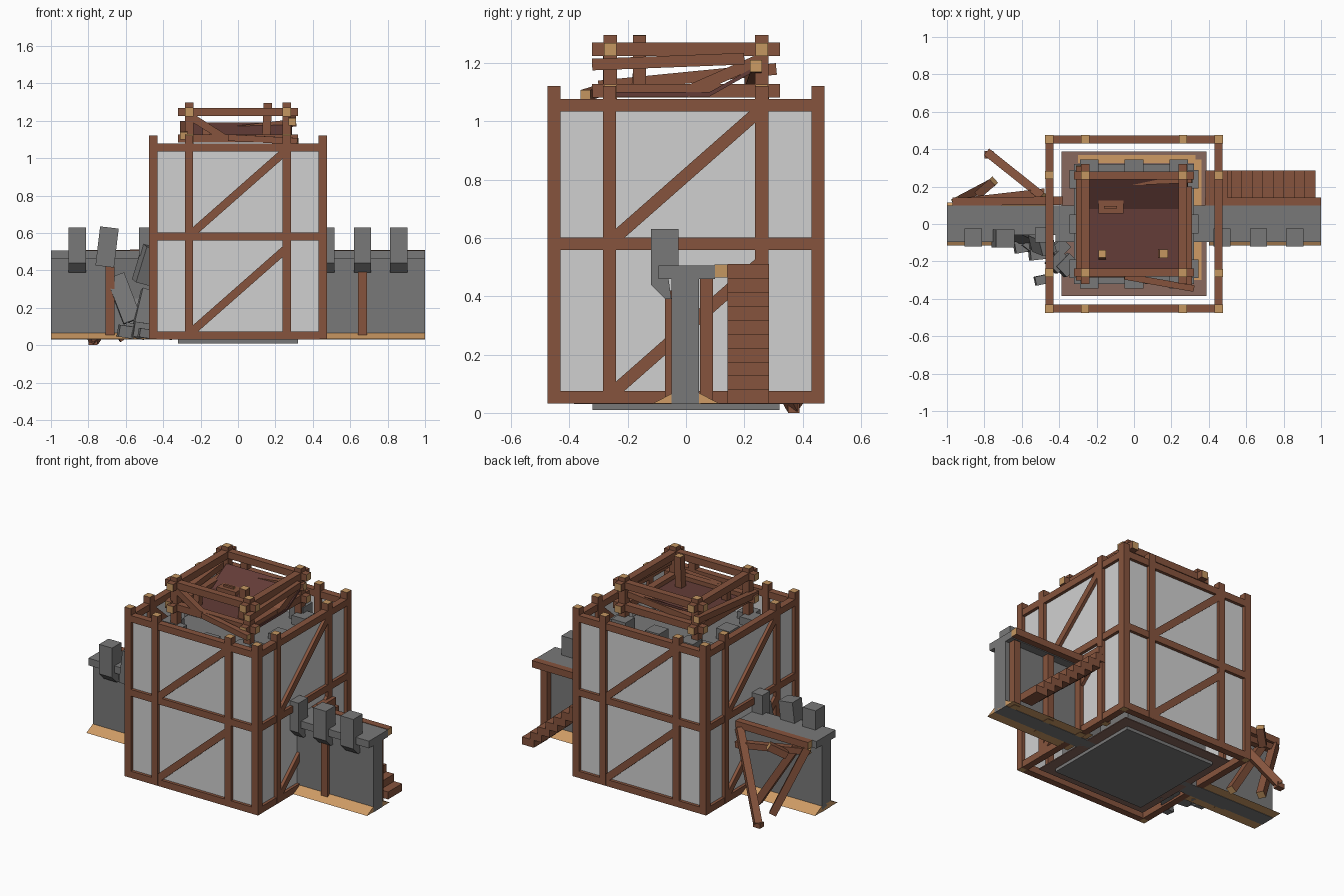
import bpy, bmesh, math, random
from mathutils import Vector, Matrix

if "Cube" in bpy.data.objects:
    bpy.data.objects.remove(bpy.data.objects["Cube"])

random.seed(4)


def mat(name, c):
    m = bpy.data.materials.new(name)
    m.diffuse_color = (*c, 1)
    m.use_nodes = True
    m.node_tree.nodes["Principled BSDF"].inputs["Base Color"].default_value = m.diffuse_color
    return m


WOOD = mat("brown wood", (0.24, 0.088, 0.047))
CUT = mat("cut wood end", (0.56, 0.31, 0.12))
STONE = mat("grey stone", (0.19, 0.19, 0.19))
SHEET = mat("pale cloth", (0.63, 0.63, 0.63))
FLOOR = mat("dark red boards", (0.125, 0.045, 0.038))
SAND = mat("sand", (0.62, 0.33, 0.13))
EARTH = mat("mauve earth", (0.25, 0.14, 0.11))


def finish(name, bm, mats):
    bmesh.ops.recalc_face_normals(bm, faces=bm.faces)
    me = bpy.data.meshes.new(name)
    bm.to_mesh(me)
    bm.free()
    for m in mats:
        me.materials.append(m)
    ob = bpy.data.objects.new(name, me)
    bpy.context.collection.objects.link(ob)
    return ob


def box(name, lo, hi, m, rot=None):
    lo, hi = Vector(lo), Vector(hi)
    bm = bmesh.new()
    bmesh.ops.create_cube(bm, size=1)
    r = Matrix.Identity(4)
    if rot:
        for a, ax in zip(rot, 'XYZ'):
            r = Matrix.Rotation(a, 4, ax) @ r
    bm.transform(Matrix.Translation((lo + hi) / 2) @ r @ Matrix.Diagonal((*(hi - lo), 1)))
    return finish(name, bm, [m])


def beam(name, a, b, w=0.045, h=None):
    """Wooden beam from a to b with pale sawn ends."""
    a, b = Vector(a), Vector(b)
    d = b - a
    bm = bmesh.new()
    bmesh.ops.create_cube(bm, size=1)
    for f in bm.faces:
        f.material_index = 1 if abs(f.calc_center_median().z) > 0.4 else 0
    q = d.to_track_quat('Z', 'Y').to_matrix().to_4x4()
    bm.transform(Matrix.Translation((a + b) / 2) @ q @ Matrix.Diagonal((w, h or w, d.length, 1)))
    return finish(name, bm, [WOOD, CUT])


def prism(name, pts, axis, lo, hi, m):
    """Extrude a profile along x (pts are y,z) or y (pts are x,z)."""
    bm = bmesh.new()
    put = (lambda p, t: (t, *p)) if axis == 'x' else (lambda p, t: (p[0], t, p[1]))
    f = bm.faces.new([bm.verts.new(put(p, lo)) for p in pts])
    e = bmesh.ops.extrude_face_region(bm, geom=[f])
    v = [g for g in e['geom'] if isinstance(g, bmesh.types.BMVert)]
    bmesh.ops.translate(bm, verts=v, vec=Vector(put((0, 0), hi - lo)))
    return finish(name, bm, [m])


# --- scaffold: one side, turned four times ---
O = 0.453
for k in range(4):
    R = Matrix.Rotation(k * math.pi / 2, 4, 'Z')
    parts = []
    for x in (-O, -0.262, 0.26):
        parts.append(beam("scaffold_post", (x, -O, 0.032), (x, -O, 1.122)))
    for z in (0.053, 0.58, 1.056):
        parts.append(beam("scaffold_rail", (-0.435, -O, z), (0.435, -O, z), 0.043))
    for z in (0.07, 0.595):
        parts.append(beam("scaffold_brace", (-0.25, -O, z), (0.25, -O, z + 0.44), 0.043))
    parts.append(box("cloth_panel", (-0.44, -O - 0.002, 0.06), (0.44, -O + 0.002, 1.05), SHEET))
    for p in parts:
        p.data.transform(R)

# --- tower inside the scaffold ---
box("base_plate", (-0.32, -0.32, 0.01), (0.32, 0.32, 0.03), STONE)
box("earth_patch", (-0.388, -0.385, 0.03), (0.388, 0.388, 0.036), EARTH)
box("sand_strip_back", (-0.3, 0.325, 0.036), (0.33, 0.37, 0.042), SAND)
box("sand_strip_side", (0.32, -0.3, 0.036), (0.36, 0.345, 0.042), SAND)
box("tower_core", (-0.29, -0.29, 0.03), (0.29, 0.29, 0.95), STONE)
box("tower_ledge", (-0.32, -0.32, 0.89), (0.32, 0.32, 0.95), STONE)
for k in range(4):
    R = Matrix.Rotation(k * math.pi / 2, 4, 'Z')
    for x in (-0.24, 0, 0.24):
        h = 1.04 + random.uniform(-0.06, 0.01)
        box("tower_merlon", (x - 0.05, -0.345, 0.84), (x + 0.05, -0.25, h), STONE).data.transform(R)

# --- timber top with boarded floor ---
P = 0.26
for sx in (-1, 1):
    for sy in (-1, 1):
        beam("top_post", (sx * P, sy * P, 0.95), (sx * P, sy * P, 1.297))
for s in (-1, 1):
    for z in (1.247, 1.105):
        beam("top_rail_x", (-0.322, s * P, z), (0.322, s * P, z), 0.044)
        beam("top_rail_y", (s * P, -0.322, z), (s * P, 0.322, z), 0.046)
beam("fallen_rail_right", (0.29, -0.322, 1.195), (0.29, 0.2, 1.215), 0.04)
beam("fallen_rail_left", (-0.29, -0.3, 1.12), (-0.29, 0.31, 1.18), 0.04)
beam("fallen_rail_back", (-0.2, 0.22, 1.13), (0.31, 0.24, 1.19), 0.04)
beam("front_brace", (-0.25, -0.265, 1.22), (-0.06, -0.265, 1.1), 0.04)
beam("right_brace", (0.265, 0.0, 1.1), (0.265, 0.25, 1.21), 0.04)
beam("front_loose_plank", (-0.05, -0.28, 1.11), (0.32, -0.345, 1.09), 0.035)
beam("loose_stud_front", (0.15, -0.16, 1.09), (0.16, -0.16, 1.295))
beam("loose_stud_left", (-0.17, -0.17, 1.09), (-0.17, -0.16, 1.19), 0.04)
prism("board_floor", [(-0.25, 1.085), (0.08, 1.085), (0.24, 1.175), (0.24, 1.19), (0.08, 1.1), (-0.25, 1.1)],
      'x', -0.25, 0.29, FLOOR)
box("hatch", (-0.19, 0.055, 1.1), (-0.055, 0.13, 1.125), WOOD)
beam("hatch_handle", (-0.16, 0.09, 1.13), (-0.09, 0.09, 1.13), 0.015)

# --- curtain wall; the left part is broken out at the front ---
prism("wall_core_right", [(-0.4, 0.03), (1, 0.03), (1, 0.47), (-0.4, 0.47)], 'y', -0.05, 0.045, STONE)
prism("wall_core_left", [(-1, 0.03), (-0.59, 0.03), (-0.6, 0.09), (-0.7, 0.42), (-0.7, 0.47), (-1, 0.47)],
      'y', -0.05, 0.045, STONE)
prism("wall_broken_core", [(-0.06, 0.03), (0.045, 0.03), (0.045, 0.47), (0.0, 0.47), (0.02, 0.25)],
      'x', -0.72, -0.39, STONE)
box("wall_walk_right", (-0.42, -0.095, 0.46), (1, 0.1, 0.506), STONE)
box("wall_walk_left", (-1, -0.095, 0.46), (-0.72, 0.1, 0.506), STONE)
box("wall_walk_broken", (-0.72, -0.06, 0.46), (-0.42, 0.1, 0.506), STONE)
MER = [(-0.12, 0.63), (-0.025, 0.63), (-0.025, 0.5), (-0.06, 0.46), (-0.05, 0.39), (-0.07, 0.39), (-0.12, 0.44)]
for x in (-0.86, 0.47, 0.665, 0.86):
    prism("wall_merlon", MER, 'x', x - 0.046, x + 0.046, STONE)
for s in (-1, 1):
    x0, x1 = (-1, -0.45) if s < 0 else (0.4, 1)
    prism("sand_bank", [(-0.115, 0.032), (0.115, 0.032), (0.045, 0.068), (-0.045, 0.068)], 'x', x0, x1, SAND)
    box("wall_footing", (min(x0, x1), -0.05, 0.03), (max(x0, x1), 0.05, 0.032), STONE)

# broken merlons and rubble
box("tilted_merlon", (-0.75, -0.125, 0.42), (-0.65, -0.03, 0.63), STONE, (0, 0.12, 0))
box("hanging_merlon", (-0.53, -0.15, 0.33), (-0.45, -0.06, 0.53), STONE, (0.2, 0.25, 0.3))
box("standing_merlon", (-0.53, -0.1, 0.48), (-0.43, -0.02, 0.63), STONE)
box("wall_slab", (-0.66, -0.08, 0.12), (-0.56, -0.05, 0.38), STONE, (-0.2, -0.35, 0.1))
box("wall_slab", (-0.54, -0.1, 0.08), (-0.46, -0.06, 0.3), STONE, (-0.3, 0.3, 0.2))
for x, y, r in ((-0.6, -0.12, .04), (-0.51, -0.15, .05), (-0.5, -0.3, .03), (-0.55, -0.1, .045),
                (-0.41, -0.2, .05), (-0.4, -0.13, .045), (-0.36, -0.22, .05)):
    t = random.uniform(0, 1)
    box("rubble", (x - r, y - r * .8, 0.04), (x + r, y + r * .8, 0.04 + r * 1.6), STONE, (0.2 * t, 0.15, t))

# wall timbers, front and back
for x in (-0.685, 0.665):
    beam("front_wall_post", (x, -0.06, 0.03), (x, -0.06, 0.42), 0.048, 0.025)
for x in (0.46, 0.7, 0.95):
    beam("back_wall_post", (x, 0.07, 0.03), (x, 0.07, 0.46), 0.045)
beam("back_beam_right", (0.38, 0.12, 0.487), (1, 0.12, 0.487), 0.044)
beam("back_beam_left", (-0.97, 0.12, 0.485), (-0.38, 0.125, 0.49), 0.044)

# --- stair behind the right wall ---
N = 10
for i in range(N):
    x = 0.97 - 0.056 * i
    z = 0.032 + 0.0478 * i
    box("stair_tread", (x - 0.085, 0.143, z), (x, 0.285, z + 0.0478), WOOD)
box("stair_landing", (0.39, 0.143, 0.463), (0.5, 0.285, 0.51), WOOD)
for s in (0.46,):
    beam("landing_post", (s - 0.03, 0.26, 0.03), (s - 0.03, 0.26, 0.47), 0.04)

# --- collapsing props behind the left wall ---
beam("leaning_prop", (-0.48, 0.14, 0.47), (-0.775, 0.375, 0.02), 0.045)
beam("leaning_prop", (-0.95, 0.12, 0.46), (-0.77, 0.215, 0.025), 0.045)
beam("leaning_prop", (-0.88, 0.11, 0.46), (-0.61, 0.14, 0.03), 0.045)
beam("sagging_beam", (-0.96, 0.115, 0.44), (-0.48, 0.17, 0.38), 0.04)
beam("loose_beam", (-0.83, 0.16, 0.4), (-0.75, 0.23, 0.46), 0.045)
box("prop_foot", (-0.8, 0.35, 0.0), (-0.75, 0.39, 0.03), WOOD, None)
